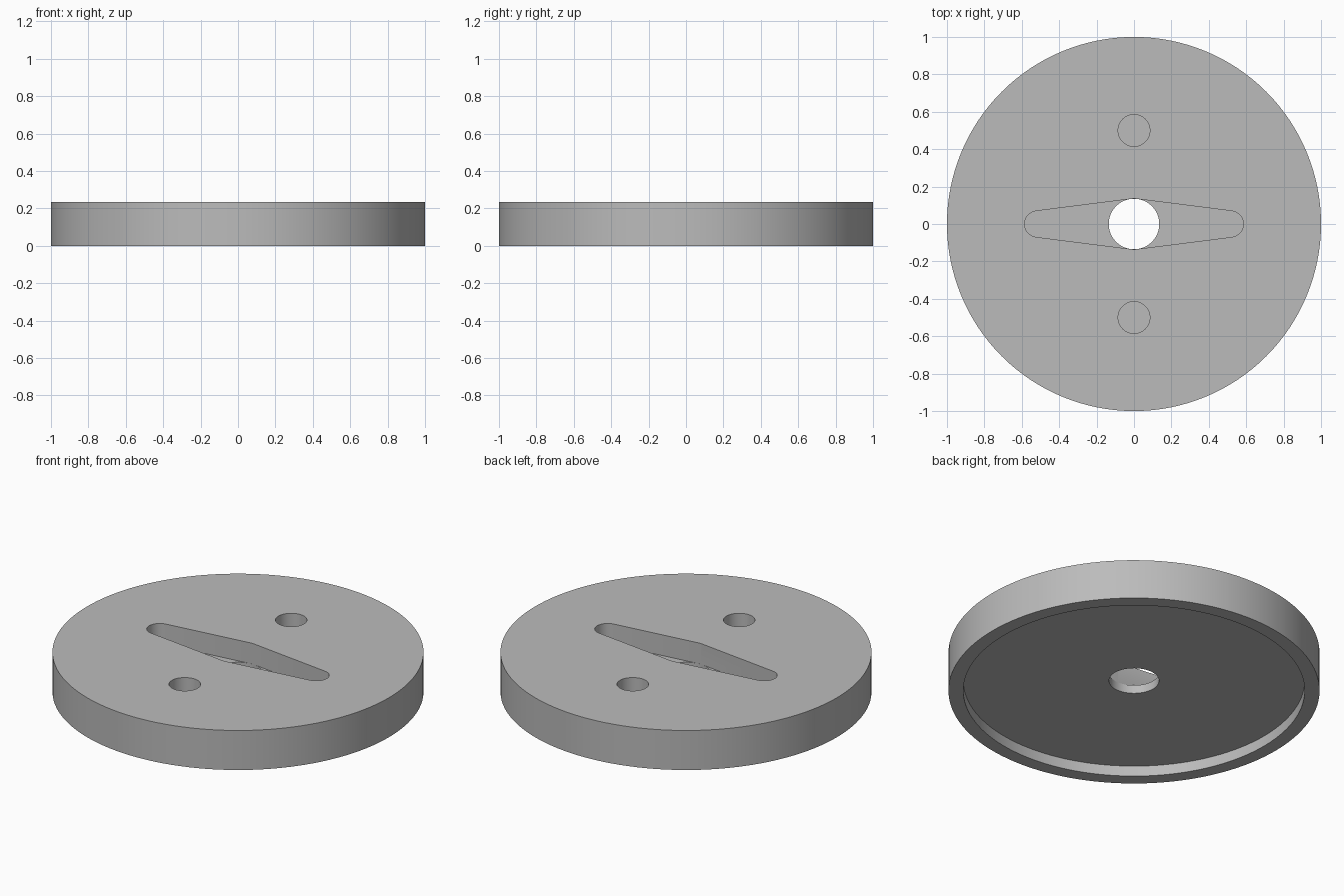
import bpy, bmesh
from math import sin, cos, pi, asin

cube = bpy.data.objects.get("Cube")
if cube:
    bpy.data.objects.remove(cube, do_unlink=True)

HEIGHT, RADIUS = 0.235, 1.0
RECESS_TOP, RECESS_RADIUS = 0.062, 0.92
POCKET_FLOOR = 0.112
BORE, PIN_RADIUS, PIN_Y = 0.135, 0.085, 0.5
TIP_X, TIP_RADIUS = 0.515, 0.07
OVER = 0.1

grey = bpy.data.materials.new("grey")
grey.use_nodes = True
colour = (0.5, 0.5, 0.5, 1)
grey.diffuse_color = colour
grey.node_tree.nodes["Principled BSDF"].inputs["Base Color"].default_value = colour


def arc(cx, cy, r, start, end, n):
    return [(cx + r * cos(start + (end - start) * i / n),
             cy + r * sin(start + (end - start) * i / n)) for i in range(n + 1)]


def circle(cx, cy, r, n):
    return arc(cx, cy, r, 0, 2 * pi, n)[:-1]


def prism(name, outline, z0, z1):
    """Extrude a counter-clockwise outline from z0 to z1."""
    bm = bmesh.new()
    base = bm.faces.new([bm.verts.new((x, y, z0)) for x, y in outline])
    top = bmesh.ops.extrude_face_region(bm, geom=[base], use_keep_orig=True)
    for v in top["geom"]:
        if isinstance(v, bmesh.types.BMVert):
            v.co.z = z1
    bmesh.ops.recalc_face_normals(bm, faces=bm.faces)
    mesh = bpy.data.meshes.new(name)
    bm.to_mesh(mesh)
    bm.free()
    mesh.materials.append(grey)
    obj = bpy.data.objects.new(name, mesh)
    bpy.context.collection.objects.link(obj)
    return obj


def cut(target, cutter):
    cutter.hide_render = True
    mod = target.modifiers.new(cutter.name, "BOOLEAN")
    mod.operation, mod.solver, mod.object = "DIFFERENCE", "EXACT", cutter
    bpy.context.view_layer.objects.active = target
    bpy.ops.object.modifier_apply(modifier=mod.name)
    bpy.data.objects.remove(cutter, do_unlink=True)


# Round body
disc = prism("disc_body", circle(0, 0, RADIUS, 128), 0, HEIGHT)

# Shallow underside recess and central through bore
cut(disc, prism("underside_recess", circle(0, 0, RECESS_RADIUS, 128), -OVER, RECESS_TOP))
cut(disc, prism("centre_bore", circle(0, 0, BORE, 64), -OVER, HEIGHT + OVER))

# Tapered slot with rounded tips, widest at the bore
tilt = asin((BORE - TIP_RADIUS) / TIP_X)
peak = BORE / cos(tilt)
half = pi / 2 - tilt
slot = arc(TIP_X, 0, TIP_RADIUS, -half, half, 20) + [(0, peak)]
slot += arc(-TIP_X, 0, TIP_RADIUS, pi - half, pi + half, 20) + [(0, -peak)]
cut(disc, prism("tapered_slot", slot, POCKET_FLOOR, HEIGHT + OVER))

# Two blind pin holes
for side, y in (("back", PIN_Y), ("front", -PIN_Y)):
    cut(disc, prism(side + "_pin_hole", circle(0, y, PIN_RADIUS, 48),
                    POCKET_FLOOR, HEIGHT + OVER))

# Smooth walls with crisp rims
bpy.ops.object.select_all(action="DESELECT")
disc.select_set(True)
bpy.context.view_layer.objects.active = disc
bpy.ops.object.shade_smooth_by_angle(angle=pi / 6)
